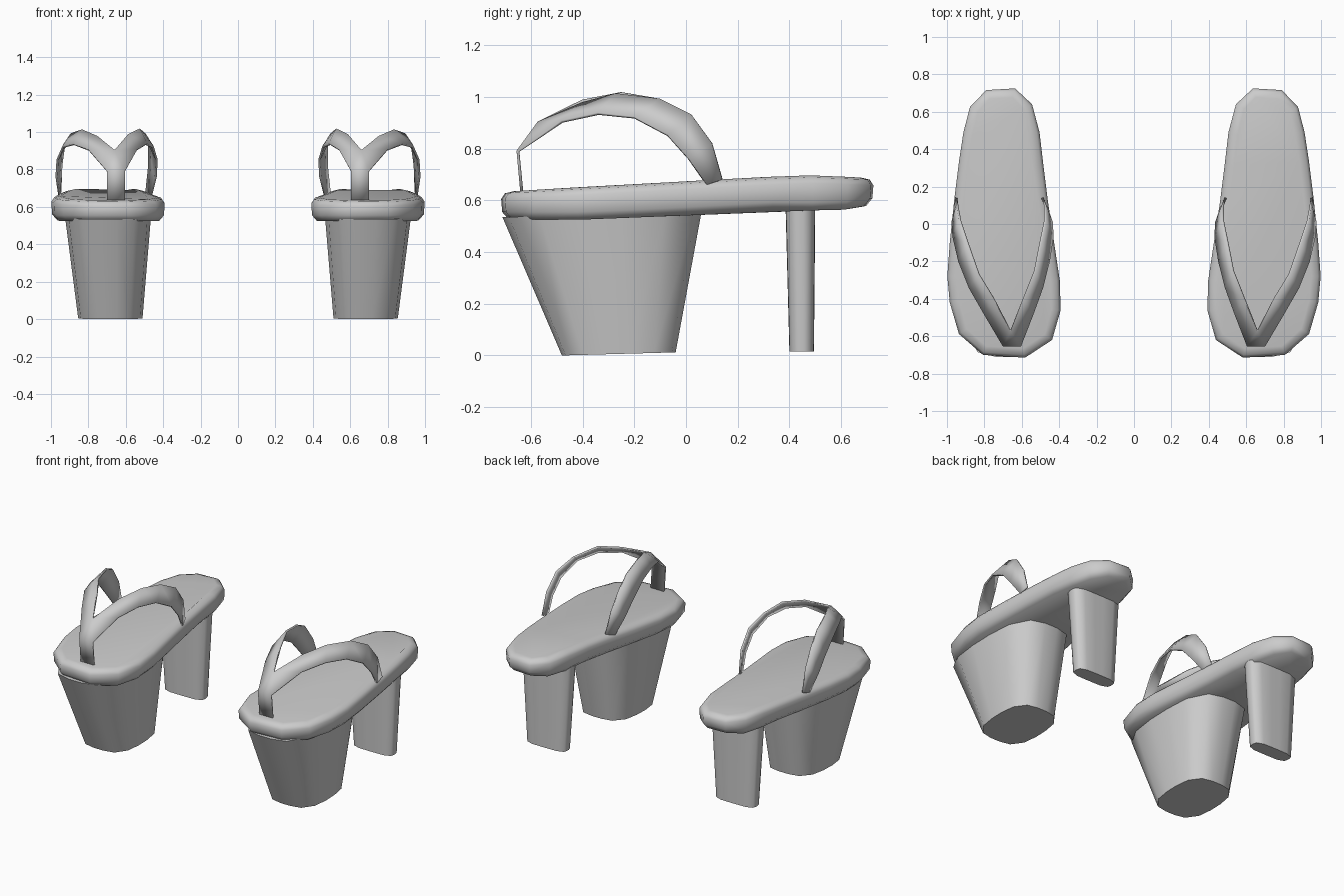
import bpy, bmesh, math
from mathutils import Vector

cube = bpy.data.objects.get("Cube")
if cube:
    bpy.data.objects.remove(cube, do_unlink=True)

grey = bpy.data.materials.new("plain grey")
grey.use_nodes = True
GREY = (0.6, 0.6, 0.6, 1)
grey.diffuse_color = GREY
grey.node_tree.nodes["Principled BSDF"].inputs["Base Color"].default_value = GREY


def finish(bm, name, angle, thickness=0):
    """Turn the bmesh into a smooth shaded object."""
    bmesh.ops.recalc_face_normals(bm, faces=bm.faces)
    mesh = bpy.data.meshes.new(name)
    bm.to_mesh(mesh)
    bm.free()
    mesh.materials.append(grey)
    obj = bpy.data.objects.new(name, mesh)
    bpy.context.collection.objects.link(obj)
    if thickness:
        solid = obj.modifiers.new("thickness", 'SOLIDIFY')
        solid.thickness = thickness
        solid.offset = 0
    bpy.ops.object.select_all(action='DESELECT')
    obj.select_set(True)
    bpy.context.view_layer.objects.active = obj
    bpy.ops.object.shade_smooth_by_angle(angle=math.radians(angle))


def loft(name, rings, side, angle):
    """Skin a stack of closed rings and cap both ends."""
    bm = bmesh.new()
    loops = [[bm.verts.new((side * x, y, z)) for x, y, z in ring] for ring in rings]
    for low, high in zip(loops, loops[1:]):
        for i in range(len(low)):
            j = (i + 1) % len(low)
            bm.faces.new((low[i], low[j], high[j], high[i]))
    for end in (loops[0], loops[-1]):
        bm.faces.new(end)
    finish(bm, name, angle)


def along(y, table):
    """Piecewise linear height along the sole."""
    for (y0, z0), (y1, z1) in zip(table, table[1:]):
        if y <= y1:
            t = max(0, (y - y0) / (y1 - y0))
            return z0 + t * (z1 - z0)
    return table[-1][1]


OUTLINE = [(.583, -.715), (.807, -.70), (.936, -.588), (.985, -.42), (.998, -.28),
           (.985, -.1), (.96, .14), (.935, .34), (.912, .49), (.877, .626),
           (.79, .716), (.636, .725), (.545, .64), (.505, .49), (.485, .32),
           (.46, .12), (.43, -.08), (.397, -.3), (.392, -.46), (.438, -.62)]
TOP = [(-.72, .635), (-.2, .662), (.3, .69), (.5, .697), (.72, .688)]
BOTTOM = [(-.72, .525), (-.4, .525), (.05, .545), (.3, .563), (.6, .56), (.72, .578)]


def sole_ring(inset, heights, dz):
    """Outline moved inwards, laid on a height table."""
    ring = []
    for i, (x, y) in enumerate(OUTLINE):
        a, b = Vector(OUTLINE[i - 1]), Vector(OUTLINE[(i + 1) % len(OUTLINE)])
        d = (b - a).normalized()
        ring.append((x - d.y * inset, y + d.x * inset, along(y, heights) + dz))
    return ring


def block_ring(x0, x1, y0, y1, z_front, z_back, power):
    """Rounded rectangle, sloping from front to back."""
    ring = []
    for k in range(16):
        a = math.tau * (k + .5) / 16
        c, s = math.cos(a), math.sin(a)
        r = (abs(c) ** power + abs(s) ** power) ** (-1 / power)
        x, y = r * c, max(-1, min(1, r * s * 1.02))
        t = (y + 1) / 2
        ring.append(((x0 + x1) / 2 + x * (x1 - x0) / 2, y0 + t * (y1 - y0),
                     z_front + t * (z_back - z_front)))
    return ring


# Strap branches: upper and lower edge of each ribbon, starting at the toe post
BRANCHES = [
    ([(.66, -.57, .9), (.75, -.4, .975), (.83, -.27, 1.01), (.89, -.1, .99),
      (.93, .02, .93), (.945, .1, .82), (.95, .14, .68)],
     [(.70, -.65, .79), (.80, -.48, .905), (.88, -.34, .935), (.935, -.2, .92),
      (.965, -.07, .85), (.97, .01, .76), (.955, .08, .66)]),
    ([(.66, -.57, .9), (.59, -.4, .985), (.53, -.25, 1.015), (.50, -.1, .99),
      (.475, .02, .93), (.475, .1, .82), (.49, .14, .68)],
     [(.605, -.65, .79), (.54, -.48, .905), (.49, -.34, .935), (.455, -.2, .92),
      (.435, -.07, .85), (.44, .01, .76), (.465, .08, .66)])]


def strap(name, side):
    bm = bmesh.new()
    starts = []
    for upper, lower in BRANCHES:
        u, l = ([bm.verts.new((side * x, y, z)) for x, y, z in edge]
                for edge in (upper, lower))
        for i in range(len(u) - 1):
            bm.faces.new((u[i], u[i + 1], l[i + 1], l[i]))
        starts.append((u[0], l[0]))
    # Toe post
    (notch, outer), (_, inner) = starts
    foot = [bm.verts.new((side * x, -.635, .63)) for x in (.605, .70)]
    bm.faces.new((notch, outer, inner))
    bm.faces.new((inner, outer, foot[1], foot[0]))
    bmesh.ops.remove_doubles(bm, verts=bm.verts, dist=.001)
    finish(bm, name, 50, .012)


for label, side in (("left", 1), ("right", -1)):
    loft(label + "_sole", [sole_ring(.03, BOTTOM, 0), sole_ring(.004, BOTTOM, .03),
                           sole_ring(0, TOP, -.03), sole_ring(.015, TOP, -.008),
                           sole_ring(.05, TOP, 0)], side, 60)
    loft(label + "_front_platform", [block_ring(.51, .855, -.48, -.04, 0, .012, 3),
                                     block_ring(.465, .925, -.71, .06, .535, .555, 3)], side, 60)
    loft(label + "_heel", [block_ring(.55, .83, .40, .495, .015, .015, 4),
                           block_ring(.515, .865, .385, .50, .58, .58, 4)], side, 60)
    strap(label + "_strap", side)
